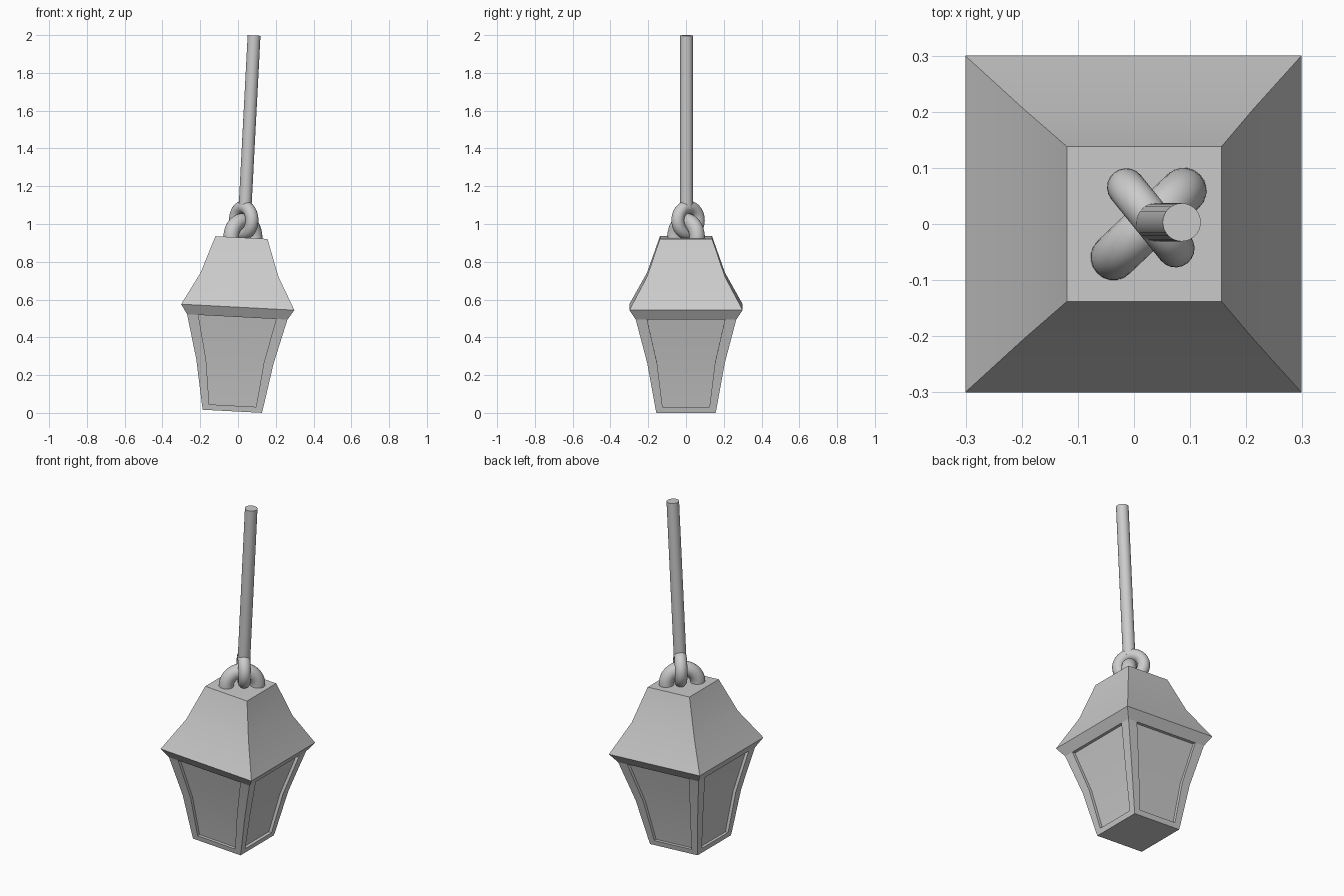
import bpy, bmesh
from math import radians, sin, cos
from mathutils import Matrix, Vector

if "Cube" in bpy.data.objects:
    bpy.data.objects.remove(bpy.data.objects["Cube"])

TILT = radians(3)          # the whole lamp hangs slightly off vertical
BASE = (-0.03, 0, 0.0085)


def make_object(name, bm):
    bmesh.ops.remove_doubles(bm, verts=bm.verts, dist=1e-5)
    bmesh.ops.recalc_face_normals(bm, faces=bm.faces)
    me = bpy.data.meshes.new(name)
    bm.to_mesh(me)
    bm.free()
    ob = bpy.data.objects.new(name, me)
    bpy.context.collection.objects.link(ob)
    return ob


def smooth(ob, angle):
    bpy.ops.object.select_all(action='DESELECT')
    ob.select_set(True)
    bpy.context.view_layer.objects.active = ob
    bpy.ops.object.shade_smooth_by_angle(angle=radians(angle))


# Lantern: square profile rows of (height, half width, panel half width)
glass_rows = [(0, 0.157, 0.125), (0.03, 0.163, 0.124),
              (0.265, 0.205, 0.153), (0.5, 0.266, 0.206)]
roof_rows = [(0.5, 0.266), (0.552, 0.30), (0.725, 0.206), (0.921, 0.138)]
bm = bmesh.new()
for k in range(4):
    rot = Matrix.Rotation(radians(90 * k), 3, 'Z')
    grid = [[bm.verts.new(rot @ Vector((x, -w, z))) for x in (-w, -p, p, w)]
            for z, w, p in glass_rows]
    panel = []
    for r in range(3):
        for c in range(3):
            f = bm.faces.new((grid[r][c], grid[r][c + 1],
                              grid[r + 1][c + 1], grid[r + 1][c]))
            if c == 1 and r > 0:
                panel.append(f)
    # recess the window panel
    ext = bmesh.ops.extrude_face_region(bm, geom=panel)
    moved = [g for g in ext['geom'] if isinstance(g, bmesh.types.BMVert)]
    bmesh.ops.translate(bm, verts=moved, vec=rot @ Vector((0, 0.018, 0)))
    bmesh.ops.delete(bm, geom=[f for f in panel if f.is_valid], context='FACES')
    # rim and roof; the lowest row follows the split frame edge
    rows = [grid[3]] + [[bm.verts.new(rot @ Vector((x, -w, z))) for x in (-w, w)]
                        for z, w in roof_rows[1:]]
    for a, b in zip(rows, rows[1:]):
        bm.faces.new(a + b[::-1])
# bottom plate and roof cap
bmesh.ops.remove_doubles(bm, verts=bm.verts, dist=1e-5)
for z in (0, roof_rows[-1][0]):
    edges = [e for e in bm.edges if e.is_boundary
             and all(abs(v.co.z - z) < 1e-4 for v in e.verts)]
    bmesh.ops.contextual_create(bm, geom=edges)
lantern = make_object("lantern_body", bm)
lantern.location = BASE
lantern.rotation_euler = (0, TILT, 0)
smooth(lantern, 15)


# Two interlocked ring links
def ring(name, loc, major, minor, turn):
    bpy.ops.mesh.primitive_torus_add(major_segments=40, minor_segments=20,
                                     major_radius=major, minor_radius=minor,
                                     location=loc,
                                     rotation=(radians(90), 0, radians(turn)))
    ob = bpy.context.object
    ob.name = name
    smooth(ob, 40)


ring("roof_ring", (0.026, 0, 0.93), 0.086, 0.041, 43.5)
ring("hanging_ring", (0.03, 0.011, 1.02), 0.070, 0.034, -51)

# Hanging rod
low, high = 1.08, 1.998
mid = (low + high) / 2
bpy.ops.mesh.primitive_cylinder_add(vertices=32, radius=0.034,
                                    depth=(high - low) / cos(TILT),
                                    location=(0.061, 0.003, mid),
                                    rotation=(0, TILT, 0))
rod = bpy.context.object
rod.name = "hanging_rod"
smooth(rod, 30)
